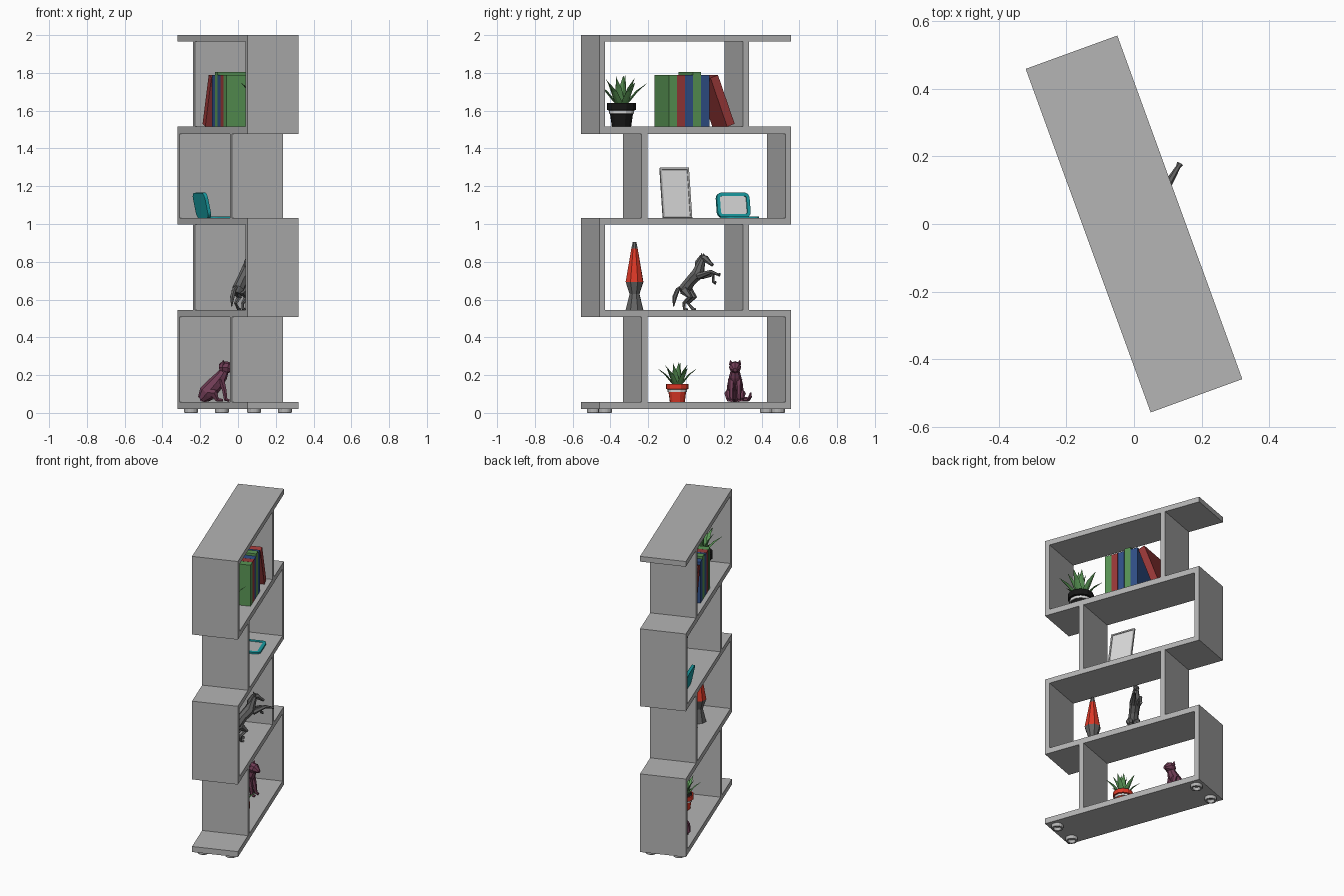
import bpy, bmesh, math
from mathutils import Matrix, Vector

cube = bpy.data.objects.get("Cube")
if cube:
    bpy.data.objects.remove(cube)


def material(name, r, g, b):
    m = bpy.data.materials.new(name)
    m.use_nodes = True
    m.diffuse_color = (r, g, b, 1)
    m.node_tree.nodes["Principled BSDF"].inputs["Base Color"].default_value = (r, g, b, 1)
    return m


GREY = material("shelf grey", .46, .46, .46)
WHITE = material("white", .7, .7, .7)
GREEN = material("leaf green", .1, .3, .09)
RED = material("book red", .32, .04, .04)
BLUE = material("book blue", .03, .08, .25)
BLACK = material("black", .008, .008, .008)
ORANGE = material("bright red", .72, .04, .02)
TEAL = material("teal", .01, .33, .36)
MAROON = material("maroon", .16, .045, .09)
DARK = material("dark grey", .13, .13, .13)

TURN = Matrix.Rotation(math.radians(20), 4, 'Z')   # whole unit stands at an angle


def at(x, y, z, angle=0, axis='Y'):
    return TURN @ Matrix.Translation((x, y, z)) @ Matrix.Rotation(math.radians(angle), 4, axis)


def finish(name, bm, mats, matrix):
    bmesh.ops.recalc_face_normals(bm, faces=bm.faces)
    me = bpy.data.meshes.new(name)
    bm.to_mesh(me)
    bm.free()
    for m in mats:
        me.materials.append(m)
    ob = bpy.data.objects.new(name, me)
    ob.matrix_world = matrix
    bpy.context.collection.objects.link(ob)
    return ob


def box(name, lo, hi, mat, matrix=TURN):
    lo, hi = Vector(lo), Vector(hi)
    bm = bmesh.new()
    bmesh.ops.create_cube(bm, size=1)
    for v in bm.verts:
        v.co = (lo + hi) / 2 + v.co * (hi - lo)
    return finish(name, bm, [mat], matrix)


def tube(bm, path, n=6, ref=(0, 1, 0), axis=None, flat=1, slots=None):
    """Tapered tube through (x, y, z, radius) points; slots give a material per span."""
    pts = [Vector(p[:3]) for p in path]
    rings = []
    for i, p in enumerate(pts):
        t = Vector(axis) if axis else pts[min(i + 1, len(pts) - 1)] - pts[max(i - 1, 0)]
        t.normalize()
        a = Vector(ref) - t * t.dot(Vector(ref))
        a.normalize()
        b = t.cross(a) * flat
        angles = [math.tau * k / n for k in range(n)]
        rings.append([bm.verts.new(p + (a * math.cos(w) + b * math.sin(w)) * path[i][3]) for w in angles])
    for i in range(len(rings) - 1):
        for k in range(n):
            j = (k + 1) % n
            f = bm.faces.new((rings[i][k], rings[i][j], rings[i + 1][j], rings[i + 1][k]))
            f.material_index = slots[i] if slots else 0
    bm.faces.new(rings[0][::-1])
    bm.faces.new(rings[-1]).material_index = slots[-1] if slots else 0


def lathe(name, profile, mats, slots, matrix, n):
    bm = bmesh.new()
    tube(bm, [(0, 0, z, r) for r, z in profile], n, (1, 0, 0), (0, 0, 1), 1, slots)
    return finish(name, bm, mats, matrix)


def framed_panel(name, w, h, thick, border, radius, mats, matrix):
    """Upright plate facing +x with a sunken panel inside its border."""
    bm = bmesh.new()
    bmesh.ops.create_cube(bm, size=1)
    for v in bm.verts:
        v.co = Vector((v.co.x * thick, v.co.y * w, (v.co.z + .5) * h))
    if radius:
        edges = [e for e in bm.edges if abs(e.verts[0].co.x - e.verts[1].co.x) > thick / 2]
        bmesh.ops.bevel(bm, geom=edges, offset=radius, segments=4, profile=.5, affect='EDGES')
    front = max(bm.faces, key=lambda f: f.calc_center_median().x)
    bmesh.ops.inset_region(bm, faces=[front], thickness=border, depth=0)
    bmesh.ops.inset_region(bm, faces=[front], thickness=.001, depth=-thick * .3)
    front.material_index = 1
    return finish(name, bm, mats, matrix)


# Shelf boards and staggered uprights
D, L = .144, .54
boards = [(.021, .058), (.507, .544), (.997, 1.031), (1.477, 1.515), (1.965, 2)]
for i, (z0, z1) in enumerate(boards):
    box(f"shelf_board_{i + 1}", (-D, -L, z0), (D, L, z1), GREY)
for i in range(4):
    side = 1 if i % 2 == 0 else -1
    for part, c in (("end", .524 * side), ("inner", -.286 * side)):
        box(f"{part}_upright_{i + 1}", (-D, c - .016, boards[i][1]), (D, c + .016, boards[i + 1][0]), GREY)

# Hollow round feet
for sx in (-1, 1):
    for sy in (-1, 1):
        lathe("foot", [(.022, .02), (.024, 0), (.034, 0), (.037, .006), (.037, .022)], [GREY], None,
              at(sx * .087, sy * .487, 0), 16)

# Row of books, the last one leaning
z = boards[3][1]
starts = [-.137, -.092, -.047, -.002, .043, .09]
for i, mat in enumerate((GREEN, RED, BLUE, GREEN, BLUE)):
    top = .29 if i == 3 else .275
    box(f"book_{i + 1}", (-.115, starts[i] + .0005, z), (.115, starts[i + 1] - .0005, z + top), mat)
box("leaning_book", (-.115, 0, 0), (.115, .045, .275), RED, at(0, .19, z, 20, 'X'))


# Potted plants
def plant(name, mat, matrix, s):
    m = matrix @ Matrix.Scale(s, 4)
    lathe(name + "_pot", [(.052, 0), (.062, .07), (.064, .086), (.079, .088), (.079, .125),
                          (.068, .125), (.066, .11)], [mat, BLACK], [0, 0, 0, 0, 0, 1], m, 12)
    lathe(name + "_pot_band", [(.0625, .068), (.067, .069), (.068, .085), (.0645, .086)], [WHITE], None, m, 12)
    bm = bmesh.new()
    for count, reach, rise, turn in ((6, .135, .125, .2), (5, .085, .15, .6), (3, .03, .165, 0)):
        for k in range(count):
            w = math.tau * k / count + turn
            c, q = math.cos(w), math.sin(w)
            path = [(c * reach * f, q * reach * f, .105 + rise * h, r) for f, h, r in
                    ((.1, 0, .014), (.32, .3, .022), (.6, .66, .017), (1, 1, .001))]
            tube(bm, path, 4, (-q, c, 0), flat=.3)
    finish(name + "_leaves", bm, [GREEN], m)


plant("upper_plant", BLACK, at(.01, -.367, z), 1)
plant("lower_plant", ORANGE, at(.03, -.06, boards[0][1]), .77)

# Leaning picture frame and small screen on its flat stand
z = boards[2][1]
framed_panel("picture_frame", .163, .27, .012, .014, 0, [GREY, WHITE], at(.06, -.07, z + .001, -11))
framed_panel("small_screen", .185, .135, .018, .018, .03, [TEAL, WHITE], at(-.08, .3, z + .002, -12))
framed_panel("screen_stand", .18, .15, .01, .022, .03, [TEAL, GREY], at(.08, .3, z + .005, -90))

# Tapered lamp
z = boards[1][1]
lathe("lamp", [(.05, 0), (.028, .085), (.05, .15), (.018, .325), (.01, .361)],
      [DARK, ORANGE], [0, 0, 1, 0], at(0, -.29, z), 8)

# Rearing horse, forward along its own x
bm = bmesh.new()
tube(bm, [(-.058, 0, .09, .012), (-.045, 0, .11, .033), (-.006, 0, .155, .03), (.04, 0, .195, .035),
          (.055, 0, .24, .024), (.072, 0, .278, .015)], 8)
tube(bm, [(.062, 0, .283, .014), (.085, 0, .273, .018), (.112, 0, .25, .011), (.13, 0, .238, .009)])
tube(bm, [(-.06, 0, .125, .008), (-.085, 0, .11, .011), (-.105, 0, .07, .013), (-.112, 0, .02, .003)])
tube(bm, [(.028, 0, .21, .005), (.035, 0, .25, .01), (.062, 0, .288, .006)], flat=1.6)
for s in (-1, 1):
    tube(bm, [(-.035, .02 * s, .105, .026), (.002, .022 * s, .068, .016), (-.035, .022 * s, .036, .009),
              (-.02 + .012 * s, .022 * s, .008, .008), (-.005 + .012 * s, .022 * s, 0, .011)])
    tube(bm, [(.07, .01 * s, .285, .007), (.066, .013 * s, .303, .001)], 4)
for s, knee, hoof in ((-1, (.13, .203), (.185, .187)), (1, (.12, .188), (.135, .145))):
    tube(bm, [(.05, .018 * s, .18, .018), (knee[0], .02 * s, knee[1], .011),
              (hoof[0] - .012, .02 * s, hoof[1] + .002, .007), (hoof[0], .02 * s, hoof[1], .01)])
finish("horse_figure", bm, [DARK],
       Matrix.Translation((.024, .03, z)) @ Matrix.Rotation(math.radians(59), 4, 'Z'))

# Seated cat, facing +x
bm = bmesh.new()
tube(bm, [(-.095, 0, .012, .022), (-.065, 0, .045, .046), (-.02, 0, .095, .041), (.015, 0, .14, .031),
          (.03, 0, .17, .022)], 8)
tube(bm, [(.0, 0, .182, .017), (.018, 0, .184, .032), (.045, 0, .181, .032), (.064, 0, .172, .018),
          (.076, 0, .168, .01)], 8)
tube(bm, [(-.09, 0, .014, .012), (-.085, .04, .013, .012), (-.055, .07, .014, .011), (-.03, .08, .028, .009),
          (-.025, .083, .05, .004)], 6, (0, 0, 1))
for s in (-1, 1):
    tube(bm, [(.02, .02 * s, .199, .013), (.022, .026 * s, .222, .001)], 4)
    tube(bm, [(.01, .018 * s, .12, .02), (.028, .02 * s, .06, .013), (.035, .02 * s, .012, .011),
              (.055, .02 * s, .007, .008)])
    tube(bm, [(-.06, .028 * s, .05, .024), (-.025, .033 * s, .045, .024), (-.01, .034 * s, .012, .012),
              (.02, .034 * s, .008, .008)])
finish("cat_figure", bm, [MAROON], Matrix.Translation((-.1, .26, boards[0][1])))
